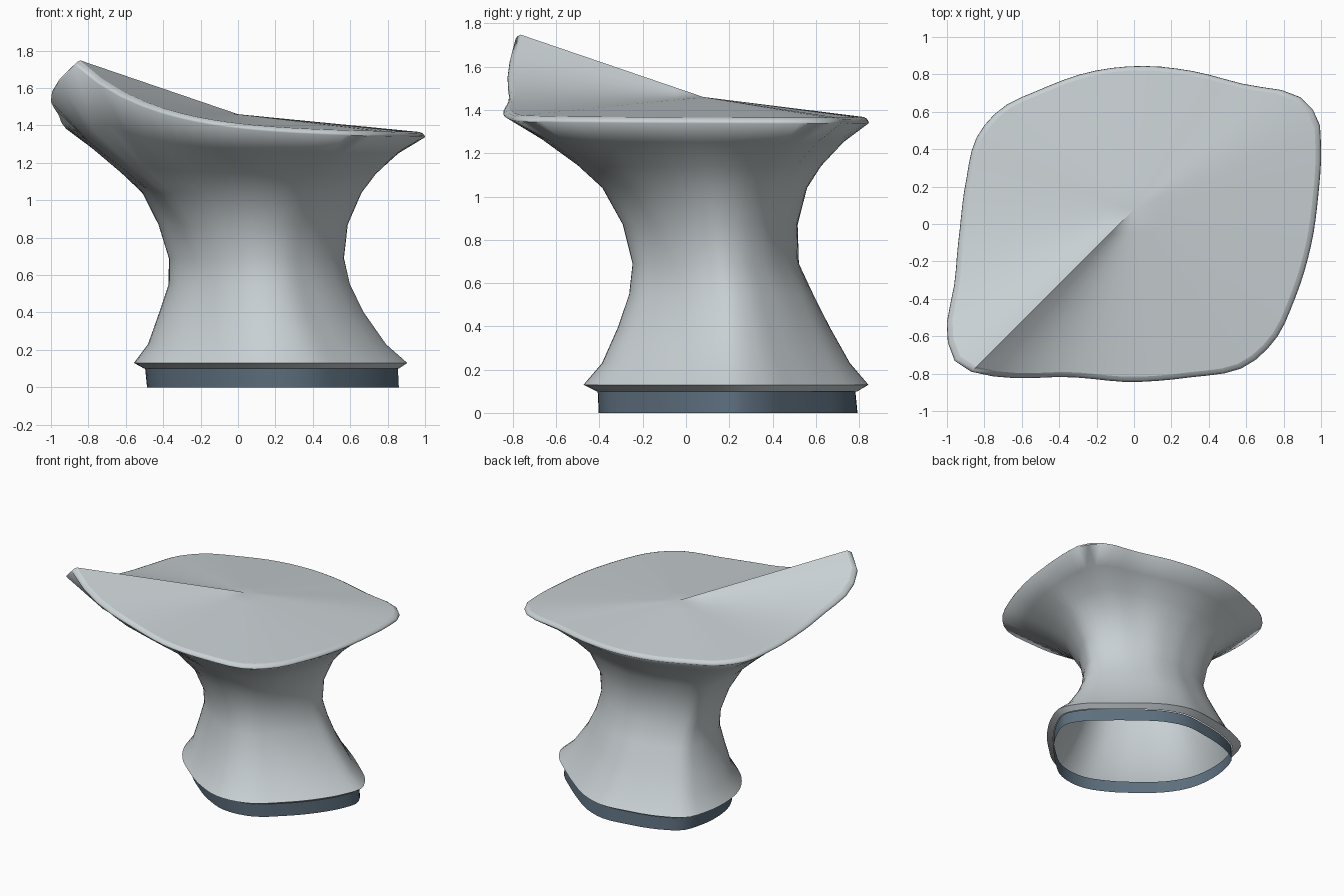
import bpy, bmesh, math

if "Cube" in bpy.data.objects:
    bpy.data.objects.remove(bpy.data.objects["Cube"])

N = 72
# Outlines in plan, counter-clockwise: foot (about its own centre) and seat rim
FOOT = [(.725, .02), (.66, .17), (.52, .31), (.33, .47), (.12, .61), (-.02, .655),
        (-.25, .635), (-.5, .57), (-.65, .48), (-.70, .35), (-.725, .1), (-.69, -.09),
        (-.58, -.28), (-.42, -.43), (-.22, -.575), (-.02, -.655), (.2, -.63),
        (.40, -.48), (.58, -.28), (.69, -.09)]
SEAT = [(1, .42), (.985, .56), (.9, .67), (.6, .745), (.3, .82), (.05, .845),
        (-.25, .81), (-.5, .72), (-.72, .61), (-.82, .5), (-.9, .22), (-.94, -.1),
        (-.965, -.35), (-1, -.6), (-.96, -.73), (-.87, -.79), (-.7, -.82),
        (-.4, -.818), (0, -.845), (.3, -.82), (.6, -.76), (.73, -.65),
        (.86, -.4), (.95, -.1), (.99, .2)]
CORNER = (-.87, -.79)
TAU = 2 * math.pi
START = math.atan2(CORNER[1] / .845, CORNER[0])
ANGLES = [START + TAU * i / N for i in range(N)]


def unit_radii(points, hx, hy):
    """Smooth polar radius of an outline scaled into a unit box."""
    pol = sorted((math.atan2(y / hy, x / hx) % TAU, math.hypot(x / hx, y / hy)) for x, y in points)
    n, out = len(pol), []
    gap = [(pol[(i + 1) % n][0] - pol[i][0]) % TAU for i in range(n)]
    rate = [(pol[(i + 1) % n][1] - pol[i][1]) / gap[i] for i in range(n)]
    slope = [(rate[i - 1] * gap[i] + rate[i] * gap[i - 1]) / (gap[i - 1] + gap[i]) for i in range(n)]
    for a in ANGLES:
        for i in range(n):
            d = (a - pol[i][0] + 1e-7) % TAU
            if d <= gap[i]:
                u, j = d / gap[i], (i + 1) % n
                out.append((1 + 2 * u) * (1 - u) ** 2 * pol[i][1] + u * u * (3 - 2 * u) * pol[j][1]
                           + gap[i] * u * (1 - u) * ((1 - u) * slope[i] - u * slope[j]))
                break
    return out


FOOT_R = unit_radii(FOOT, .725, .655)
SEAT_R = unit_radii(SEAT, 1, .845)


def ring(z, x0, x1, y0, y1, blend=0, lift=0, bulge=0):
    """Cross-section fitted to extents, blended from foot to seat shape."""
    pts = []
    for a, f, s in zip(ANGLES, FOOT_R, SEAT_R):
        c, n = math.cos(a), math.sin(a)
        r = f + (s - f) * blend
        if c > 0 and n > 0:          # fuller back right corner at the waist
            r *= 1 + bulge * 2 * c * n
        x = (x0 + x1) / 2 + r * c * (x1 - x0) / 2
        y = (y0 + y1) / 2 + r * n * (y1 - y0) / 2
        d = math.hypot(s * c - CORNER[0], .845 * s * n - CORNER[1])
        pts.append((x, y, z + lift * .385 * math.exp(-d / .42)))
    return pts


def loft(name, rings, mat, sharp, tip=None):
    bm = bmesh.new()
    rows = [[bm.verts.new(p) for p in r] for r in rings]
    for lo, hi in zip(rows, rows[1:]):
        for i in range(N):
            j = (i + 1) % N
            bm.faces.new((lo[i], lo[j], hi[j], hi[i]))
    if tip:
        t = bm.verts.new(tip)
        for i in range(N):
            bm.faces.new((rows[-1][i], rows[-1][(i + 1) % N], t))
    me = bpy.data.meshes.new(name)
    bm.to_mesh(me)
    bm.free()
    me.materials.append(mat)
    ob = bpy.data.objects.new(name, me)
    bpy.context.collection.objects.link(ob)
    bpy.ops.object.select_all(action='DESELECT')
    ob.select_set(True)
    bpy.context.view_layer.objects.active = ob
    bpy.ops.object.shade_smooth_by_angle(angle=math.radians(sharp))
    return ob


def material(name, rgb):
    m = bpy.data.materials.new(name)
    m.diffuse_color = (*rgb, 1)
    m.use_nodes = True
    m.node_tree.nodes["Principled BSDF"].inputs["Base Color"].default_value = m.diffuse_color
    return m


grey = material("light_grey", (.58, .63, .65))
blue = material("slate_blue", (.11, .16, .21))

# Open base band
loft("base_band", [ring(0, -.485, .86, -.40, .79), ring(.10, -.495, .855, -.405, .78)], blue, 35)

# Flared, waisted pedestal, hollow and open underneath
levels = [(.10, -.50, .86, -.41, .79), (.13, -.555, .905, -.47, .84),
          (.23, -.48, .79, -.385, .755, 0, 0, .03), (.40, -.42, .67, -.31, .66, 0, 0, .06),
          (.55, -.37, .595, -.26, .585, 0, 0, .10), (.69, -.37, .56, -.245, .52, .03, 0, .13),
          (.87, -.43, .58, -.29, .515, .12, 0, .13), (1.04, -.53, .66, -.385, .56, .36, 0, .08),
          (1.14, -.66, .745, -.5, .625, .66, .1, .03), (1.25, -.83, .87, -.67, .73, .9, .4),
          (1.335, -1, 1, -.845, .845, 1, 1)]
body = [ring(*lv) for lv in levels]

# Rounded rim between pedestal and seat
centre = (0, .08, 1.46)
rim = body[-1]
for s, dz in ((.997, .010), (.988, .020), (.97, .028)):
    body.append([(centre[0] + (x - centre[0]) * s, centre[1] + (y - centre[1]) * s, z + dz)
                 for x, y, z in rim])
loft("pedestal", body, grey, 80)

# Seat: straight rays to the centre leave a ridge to the raised corner
edge = body[-1]
rows = [edge]
for s in (.9, .75, .55, .35, .15):
    rows.append([tuple(c + (v - c) * s for v, c in zip(p, centre)) for p in edge])
loft("seat", rows, grey, 35, centre)
